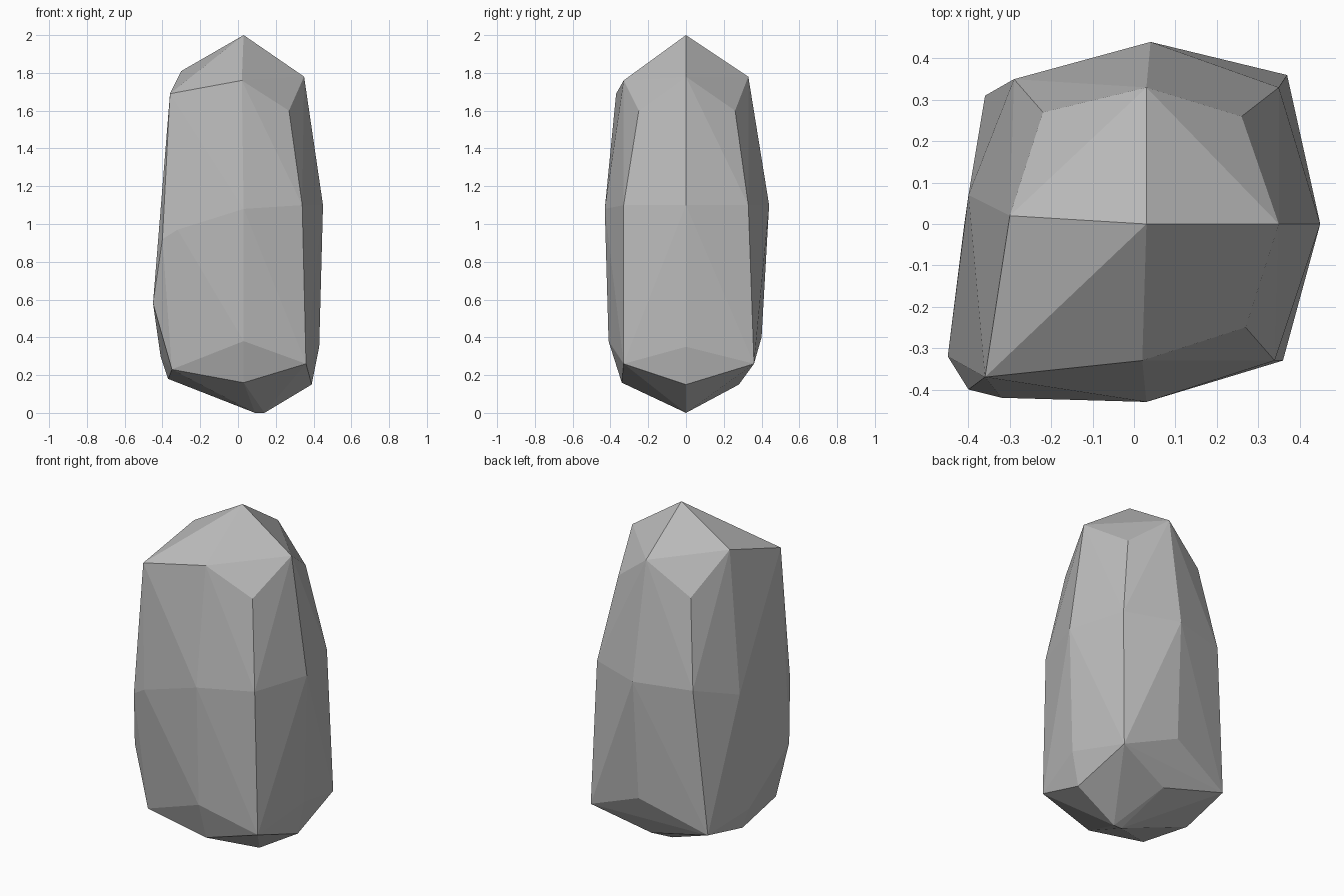
import bpy
import bmesh
from mathutils import Vector

default_cube = bpy.data.objects.get("Cube")
if default_cube:
    bpy.data.objects.remove(default_cube, do_unlink=True)


def make_material(name, colour):
    material = bpy.data.materials.new(name)
    material.use_nodes = True
    material.diffuse_color = colour
    shader = material.node_tree.nodes["Principled BSDF"]
    shader.inputs["Base Color"].default_value = colour
    shader.inputs["Roughness"].default_value = 0.9
    return material


def hull_object(name, rings, material):
    """Wrap a stack of corner rings in one faceted convex shell."""
    bm = bmesh.new()
    for ring in rings:
        for corner in ring:
            bm.verts.new(Vector(corner))
    result = bmesh.ops.convex_hull(bm, input=bm.verts[:])
    # drop corners that ended up inside the shell
    unused = [v for v in set(result["geom_interior"] + result["geom_unused"])
              if isinstance(v, bmesh.types.BMVert) and not v.link_faces]
    bmesh.ops.delete(bm, geom=unused, context="VERTS")
    bmesh.ops.recalc_face_normals(bm, faces=bm.faces[:])
    mesh = bpy.data.meshes.new(name)
    bm.to_mesh(mesh)
    bm.free()
    mesh.materials.append(material)
    mesh.shade_flat()
    shell = bpy.data.objects.new(name, mesh)
    bpy.context.collection.objects.link(shell)
    return shell


# pointed crown and the shoulder corners below it
peak = [(.03, 0, 2)]
shoulder = [
    (.35, 0, 1.78), (.26, .26, 1.6), (.03, .33, 1.78), (-.22, .27, 1.6),
    (-.3, .02, 1.81), (-.36, -.37, 1.69), (.02, -.33, 1.76), (.27, -.25, 1.6),
]

# widest band around the middle
waist = [
    (.45, 0, 1.1), (.35, .33, 1.1), (.04, .44, 1.1), (-.29, .35, 1.1),
    (-.4, .07, 1), (-.4, -.4, .92), (-.32, -.42, .97), (.03, -.43, 1.08),
    (.34, -.33, 1.1), (-.45, -.32, .58),
]

# lower corners, tapering to an off-centre foot
skirt = [
    (.43, 0, .35), (.37, .36, .26), (.03, .4, .4), (-.36, .31, .25),
    (-.41, 0, .3), (-.35, -.34, .23), (.03, -.41, .38), (.36, -.33, .26),
]
base = [(.39, 0, .15), (.03, .28, .15), (-.37, 0, .18), (.03, -.34, .16)]
foot = [(.09, 0, 0), (.14, 0, 0)]

stone_grey = make_material("stone grey", (.5, .5, .5, 1))
hull_object("rock", [peak, shoulder, waist, skirt, base, foot], stone_grey)
